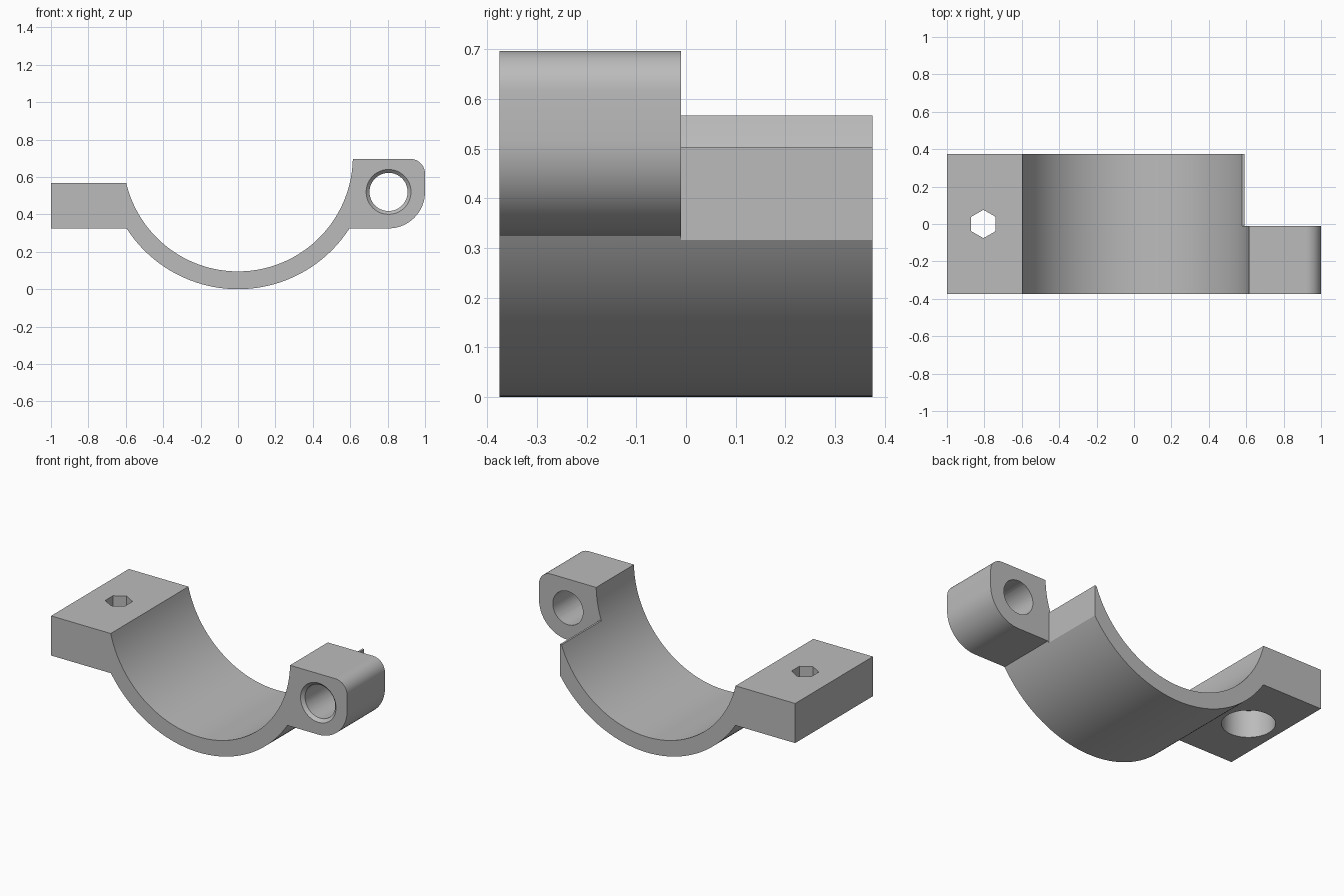
import bpy
import bmesh
from math import asin, cos, sin, pi, sqrt
from mathutils import Matrix

cube = bpy.data.objects.get("Cube")
if cube:
    bpy.data.objects.remove(cube)

INNER, OUTER, CENTRE_Z = 0.614, 0.709, 0.709
HALF = 0.375                       # half the strap width
LOW, PAD_TOP, TIP, TOP = 0.325, 0.567, 0.503, 0.697
END_X, PIN_X, PIN_Z = 0.59, 0.805, 0.52

grey = bpy.data.materials.new("plain grey")
grey.use_nodes = True
colour = (0.5, 0.5, 0.5, 1)
grey.diffuse_color = colour
grey.node_tree.nodes["Principled BSDF"].inputs["Base Color"].default_value = colour


def arc(cx, cz, r, a, b, n):
    return [(cx + r * cos(a + (b - a) * i / n), cz + r * sin(a + (b - a) * i / n))
            for i in range(n + 1)]


def angle(r, z):
    """Angle on the right side of a strap circle at height z."""
    return asin((z - CENTRE_Z) / r)


def new_object(name, bm):
    bmesh.ops.recalc_face_normals(bm, faces=bm.faces)
    mesh = bpy.data.meshes.new(name)
    bm.to_mesh(mesh)
    bm.free()
    mesh.materials.append(grey)
    obj = bpy.data.objects.new(name, mesh)
    bpy.context.collection.objects.link(obj)
    return obj


def prism(name, profile, y0, y1):
    bm = bmesh.new()
    face = bm.faces.new([bm.verts.new((x, y0, z)) for x, z in profile])
    side = bmesh.ops.extrude_face_region(bm, geom=[face])["geom"]
    verts = [g for g in side if isinstance(g, bmesh.types.BMVert)]
    bmesh.ops.translate(bm, verts=verts, vec=(0, y1 - y0, 0))
    return new_object(name, bm)


def cutter(name, sides, r1, r2, depth, matrix):
    bm = bmesh.new()
    bmesh.ops.create_cone(bm, cap_ends=True, segments=sides, radius1=r1,
                          radius2=r2, depth=depth, matrix=matrix)
    obj = new_object(name, bm)
    obj.hide_render = True
    return obj


def combine(target, tool, operation):
    mod = target.modifiers.new(operation, 'BOOLEAN')
    mod.operation, mod.solver, mod.object = operation, 'EXACT', tool
    bpy.ops.object.select_all(action='DESELECT')
    bpy.context.view_layer.objects.active = target
    target.select_set(True)
    bpy.ops.object.modifier_apply(modifier=mod.name)
    bpy.data.objects.remove(tool)


# Curved strap with the flat bolt pad on its right end
end_z = CENTRE_Z - sqrt(OUTER ** 2 - END_X ** 2)
strap = arc(0, CENTRE_Z, INNER, -pi - angle(INNER, PAD_TOP), angle(INNER, TIP), 64)
strap += [(END_X, TIP)]
strap += arc(0, CENTRE_Z, OUTER, angle(OUTER, end_z), -pi - angle(OUTER, LOW), 64)
strap += [(-1, LOW), (-1, PAD_TOP)]
clamp = prism("clamp_strap", strap, -HALF, HALF)

# Hinge lug on the front half of the left end
lug = arc(0, CENTRE_Z, INNER, angle(INNER, TOP), angle(INNER, TIP), 12)
lug += [(END_X, TIP), (END_X, end_z)]
lug += arc(0, CENTRE_Z, OUTER, angle(OUTER, end_z), angle(OUTER, LOW), 1)[1:]
lug += arc(PIN_X, PIN_Z, PIN_Z - LOW, -pi / 2, 0, 16)
lug += arc(0.92, TOP - 0.08, 0.08, 0, pi / 2, 10)
combine(clamp, prism("hinge_lug", lug, -HALF, -0.01), 'UNION')

# Pin hole through the lug, with a chamfered front mouth
along_y = Matrix.Rotation(pi / 2, 4, 'X')
at_pin = Matrix.Translation((PIN_X, -0.2, PIN_Z)) @ along_y
combine(clamp, cutter("pin_hole", 48, 0.102, 0.102, 0.6, at_pin), 'DIFFERENCE')
at_mouth = Matrix.Translation((PIN_X, -HALF, PIN_Z)) @ along_y
combine(clamp, cutter("pin_chamfer", 48, 0.1, 0.14, 0.04, at_mouth), 'DIFFERENCE')

# Hexagonal bolt hole above a round recess in the pad
at_hex = Matrix.Translation((-PIN_X, 0, 0.5)) @ Matrix.Rotation(pi / 2, 4, 'Z')
hexagon = cutter("hex_hole", 6, 0.076, 0.076, 0.6, at_hex)
xs = [v.co.x for v in hexagon.data.vertices]
if max(xs) - min(xs) > 0.14:       # points must face front and back
    hexagon.data.transform(Matrix.Translation((-PIN_X, 0, 0))
                           @ Matrix.Rotation(pi / 2, 4, 'Z')
                           @ Matrix.Translation((PIN_X, 0, 0)))
combine(clamp, hexagon, 'DIFFERENCE')
at_recess = Matrix.Translation((-PIN_X, 0, LOW))
combine(clamp, cutter("round_recess", 48, 0.146, 0.146, 0.33, at_recess), 'DIFFERENCE')

bpy.ops.object.shade_smooth_by_angle(angle=pi / 6)
